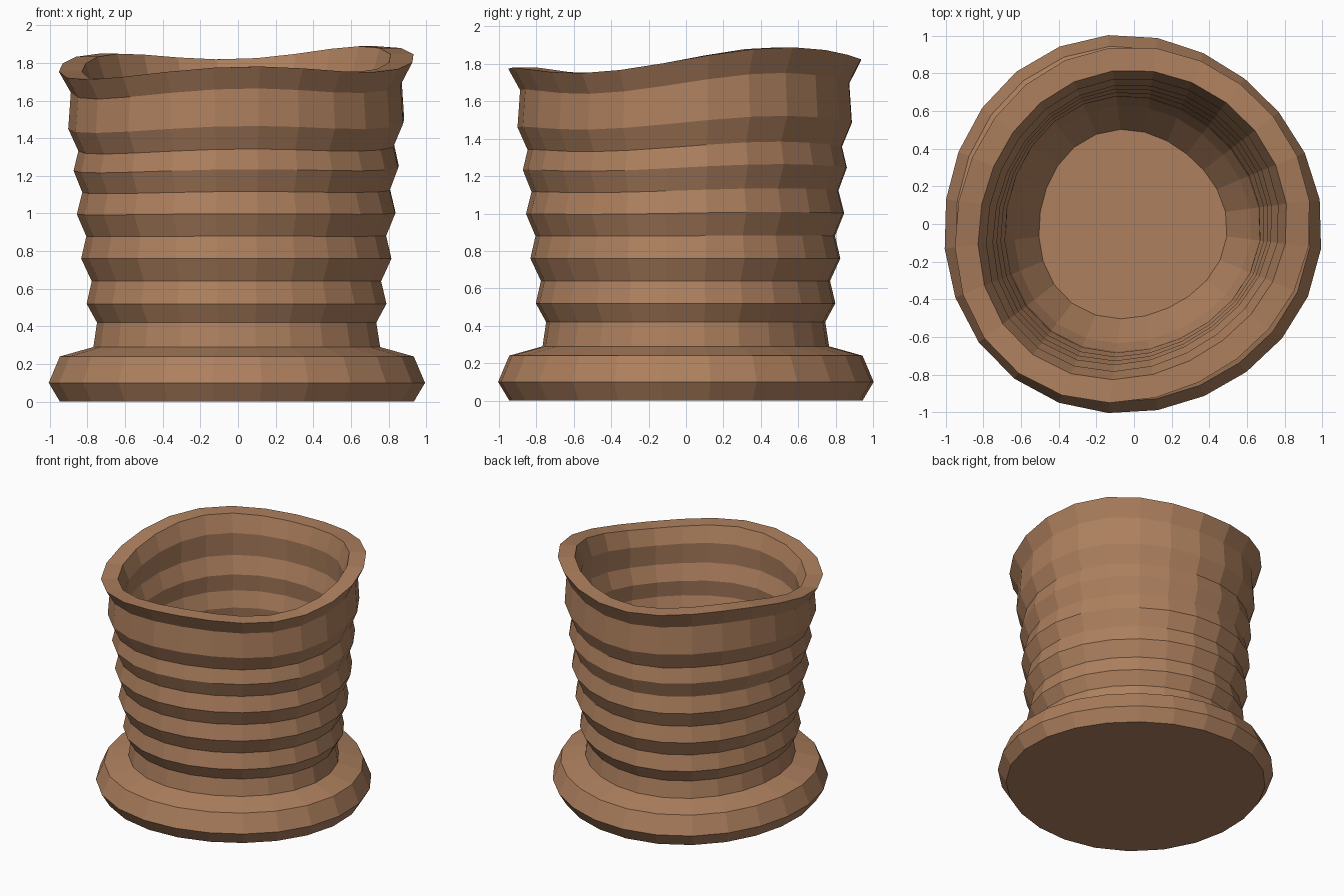
import bpy, bmesh
from math import sin, cos, pi, radians

if "Cube" in bpy.data.objects:
    bpy.data.objects.remove(bpy.data.objects["Cube"])

SIDES = 24
CX, CY = -0.005, 0.0

# Closed profile (radius, height): outside from the foot up, over the rim, down inside
OUTER = [(0.945, 0), (1.005, 0.10), (0.945, 0.24), (0.765, 0.29), (0.745, 0.42), (0.80, 0.52),
         (0.772, 0.64), (0.828, 0.76), (0.80, 0.88), (0.85, 1.0), (0.82, 1.12),
         (0.866, 1.24), (0.84, 1.35), (0.894, 1.475), (0.88, 1.68), (0.944, 1.80)]
INNER = [(0.82, 1.80), (0.775, 1.67), (0.785, 1.50), (0.74, 1.37), (0.755, 1.24),
         (0.72, 1.12), (0.735, 1.0), (0.70, 0.88), (0.715, 0.76), (0.68, 0.64),
         (0.675, 0.52), (0.63, 0.42), (0.50, 0.22)]


def wave(a, z):
    """Uneven height of the rim, fading out towards the foot."""
    k = max(0.0, (z - 0.75) / 1.05) ** 1.7
    return k * (0.025 * cos(a) + 0.057 * sin(a) + 0.037 * sin(3 * a))


def wobble(a, z):
    """Hand-made, slightly out-of-round cross-section."""
    oval = 0.025 * min(1.0, max(0.0, (z - 0.2) / 1.2))
    return (-0.015 * (cos(a) - cos(3 * a)) - 0.007 * (sin(a) + sin(3 * a))
            + oval * sin(2 * a))


def ring(bm, radius, z):
    verts = []
    for i in range(SIDES):
        a = 2 * pi * i / SIDES + radians(7.5)
        r = radius + wobble(a, z)
        verts.append(bm.verts.new((CX + r * cos(a), CY + r * sin(a), z + wave(a, z))))
    return verts


# Ribbed pot with a wide foot
bm = bmesh.new()
rings = [ring(bm, r, z) for r, z in OUTER + INNER]
for low, high in zip(rings, rings[1:]):
    for i in range(SIDES):
        j = (i + 1) % SIDES
        bm.faces.new((low[i], low[j], high[j], high[i]))
bm.faces.new(rings[0][::-1])   # underside
bm.faces.new(rings[-1])        # inside floor
bmesh.ops.recalc_face_normals(bm, faces=bm.faces)
mesh = bpy.data.meshes.new("ribbed_pot")
bm.to_mesh(mesh)
bm.free()
pot = bpy.data.objects.new("ribbed_pot", mesh)
bpy.context.collection.objects.link(pot)

# Clay colour
clay = bpy.data.materials.new("clay")
clay.diffuse_color = (0.42, 0.215, 0.112, 1)
clay.use_nodes = True
clay.node_tree.nodes["Principled BSDF"].inputs["Base Color"].default_value = clay.diffuse_color
mesh.materials.append(clay)
